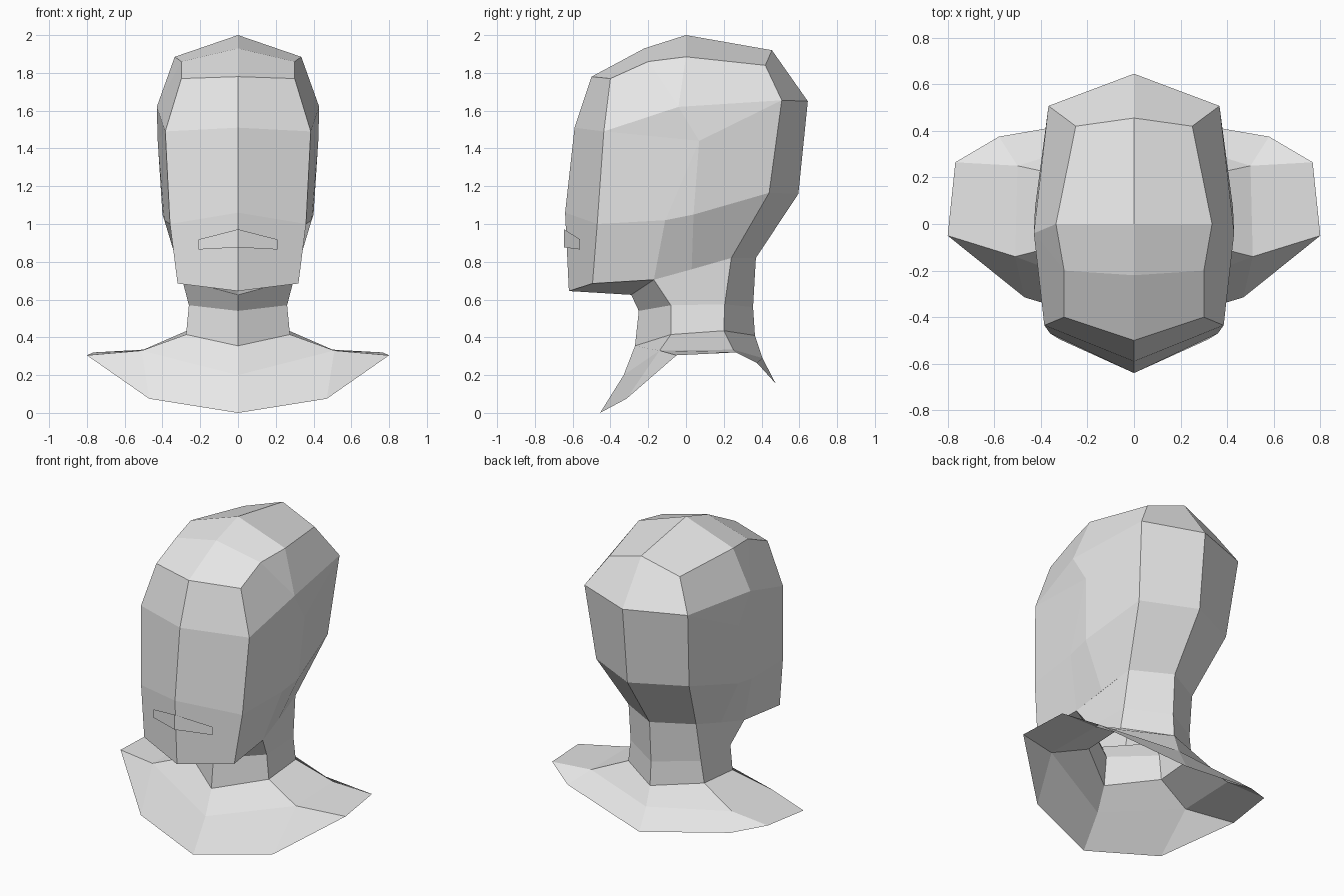
import bpy, bmesh

cube = bpy.data.objects.get("Cube")
if cube:
    bpy.data.objects.remove(cube, do_unlink=True)

grey = bpy.data.materials.new("plain_grey")
grey.use_nodes = True
grey.diffuse_color = (0.8, 0.8, 0.8, 1)
grey.node_tree.nodes["Principled BSDF"].inputs["Base Color"].default_value = (0.8, 0.8, 0.8, 1)


def strips(pairs):
    """Join pairs of point columns into quads; repeated points give triangles."""
    faces = []
    for a, b in pairs:
        for i in range(len(a) - 1):
            faces.append((a[i], b[i], b[i + 1], a[i + 1]))
    return faces


def half_object(name, faces, up_check):
    """Build the left half from faces given as points, then mirror it."""
    bm = bmesh.new()
    verts = {}
    for f in faces:
        pts = list(dict.fromkeys(f))
        if len(pts) < 3:
            continue
        for p in pts:
            if p not in verts:
                verts[p] = bm.verts.new(p)
        bm.faces.new([verts[p] for p in pts])
    bmesh.ops.recalc_face_normals(bm, faces=bm.faces[:])
    # the topmost / foremost face must look outwards
    bm.faces.ensure_lookup_table()
    bm.normal_update()
    if bm.faces[0].normal.dot(up_check) < 0:
        bmesh.ops.reverse_faces(bm, faces=bm.faces[:])
    me = bpy.data.meshes.new(name)
    bm.to_mesh(me)
    bm.free()
    me.materials.append(grey)
    ob = bpy.data.objects.new(name, me)
    bpy.context.collection.objects.link(ob)
    mod = ob.modifiers.new("mirror", 'MIRROR')
    mod.use_axis[0] = True
    mod.use_clip = True
    mod.merge_threshold = 0.001
    return ob


def mid(*yz):
    return [(0.0, y, z) for y, z in yz]


# Columns running from the crown down to the hem of the collar
front_mid = mid((-.50, 1.78), (-.59, 1.51), (-.64, 1.06), (-.62, .645), (-.29, .625),
                (-.25, .54), (-.27, .355), (-.33, .20), (-.455, 0))
front_corner = [(.30, -.40, 1.77), (.385, -.435, 1.49), (.36, -.47, 1.0), (.32, -.495, .685),
                (.295, -.17, .705), (.26, -.08, .57), (.275, -.08, .415), (.51, -.14, .33),
                (.47, -.315, .075)]
back_mid = mid((.455, 1.92), (.645, 1.65), (.595, 1.16), (.37, .82), (.355, .56),
               (.365, .41), (.405, .29), (.475, .155))
back_corner = [(.25, .42, 1.84), (.367, .507, 1.655), (.33, .44, 1.165), (.24, .24, .82),
               (.25, .205, .575), (.27, .20, .435), (.50, .25, .335), (.58, .375, .265)]

# Side of the head: two columns that meet at the temple and cheek
crown_mid = mid((-.50, 1.78), (-.22, 1.93), (0, 2.0), (.455, 1.92))
temple, cheek = (.43, -.04, 1.62), (.425, .07, 1.44)
side_front = [(.30, -.20, 1.86), temple, cheek, (.39, -.11, 1.02), front_corner[4]]
side_back = [(.335, 0, 1.885), temple, cheek, (.40, .04, 1.05), (.27, .03, .76)]
fc, bc = front_corner, back_corner

# Shoulder points of the collar
tip_front, tip_back = (.80, -.05, .305), (.767, .265, .32)

faces = strips([
    (crown_mid, [fc[0], side_front[0], side_back[0], bc[0]]),            # crown
    (front_mid, fc),                                                     # face, throat, collar front
    (back_mid, bc),                                                      # back of head, nape, collar back
    ([fc[0], fc[1], fc[1], fc[2], fc[3]], side_front),                   # side, front part
    (side_front, side_back),                                             # side, middle
    (side_back, [bc[0], bc[1], bc[1], bc[2], bc[3]]),                    # side, back part
    (fc[4:8] + [tip_front], bc[3:7] + [tip_back]),                       # neck side, shoulder
])
faces += [(fc[4], side_back[4], bc[3]),                                  # under the ear
          (fc[7], tip_front, fc[8]), (bc[6], tip_back, bc[7])]           # collar corners
half_object("head_and_collar", faces, (0, 0, 1))

# Mouth: a thin sheet just in front of the face
mouth = [((0, -.645, .972), (.21, -.56, .918), (.21, -.56, .865), (0, -.645, .876))]
half_object("mouth", mouth, (0, -1, 0))
